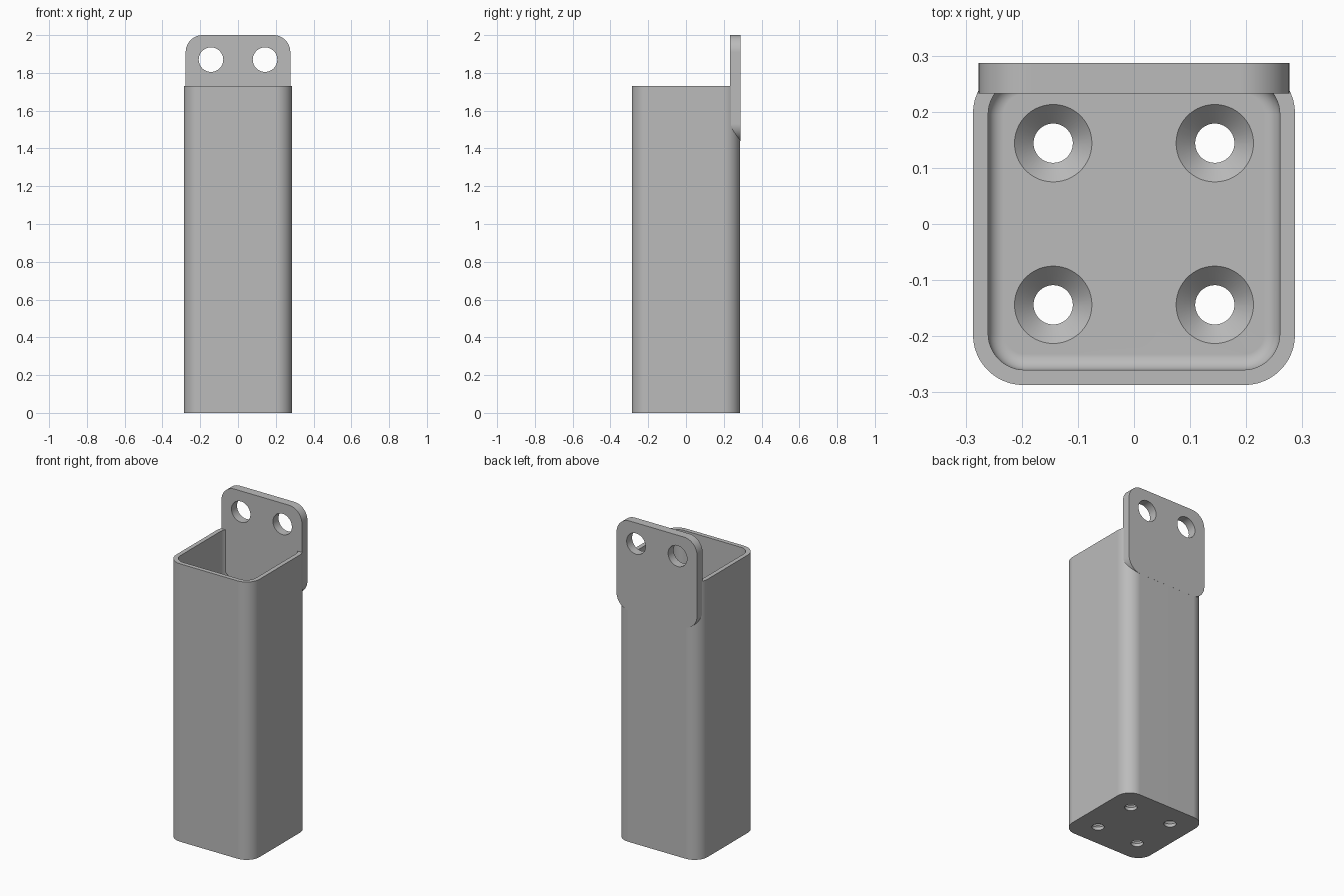
import bpy, bmesh
from math import sin, cos, pi
from mathutils import Matrix

cube = bpy.data.objects.get("Cube")
if cube:
    bpy.data.objects.remove(cube, do_unlink=True)

grey = bpy.data.materials.new("plain grey")
colour = (0.5, 0.5, 0.5, 1)
grey.diffuse_color = colour
grey.use_nodes = True
grey.node_tree.nodes["Principled BSDF"].inputs["Base Color"].default_value = colour

ARC = 12          # segments per rounded corner
HALF = 0.287      # half width of the tube
WALL = 0.027
TUBE_TOP = 1.73
FLOOR = 0.054
FILLET = 0.028


def rounded(hx, hy, r, z, cx=0, cy=0):
    """Ring of points around a rounded rectangle; equal values give a circle."""
    ring = []
    for corner, (sx, sy) in enumerate([(1, 1), (-1, 1), (-1, -1), (1, -1)]):
        for i in range(ARC + 1):
            a = (corner + i / ARC) * pi / 2
            ring.append((cx + sx * (hx - r) + r * cos(a), cy + sy * (hy - r) + r * sin(a), z))
    return ring


def circle(r, z, cx, cy):
    n = 4 * (ARC + 1)
    return [(cx + r * cos(2 * pi * i / n), cy + r * sin(2 * pi * i / n), z) for i in range(n)]


def loft(name, rings, matrix=Matrix()):
    """Skin a stack of rings and cap both ends."""
    bm = bmesh.new()
    loops = [[bm.verts.new(p) for p in ring] for ring in rings]
    for low, high in zip(loops, loops[1:]):
        for i in range(len(low)):
            j = (i + 1) % len(low)
            bm.faces.new((low[i], low[j], high[j], high[i]))
    bm.faces.new(loops[0][::-1])
    bm.faces.new(loops[-1])
    bm.transform(matrix)
    bmesh.ops.recalc_face_normals(bm, faces=bm.faces)
    mesh = bpy.data.meshes.new(name)
    bm.to_mesh(mesh)
    bm.free()
    mesh.materials.append(grey)
    obj = bpy.data.objects.new(name, mesh)
    bpy.context.collection.objects.link(obj)
    return obj


def activate(obj):
    bpy.ops.object.select_all(action="DESELECT")
    obj.select_set(True)
    bpy.context.view_layer.objects.active = obj


def cut(obj, cutter):
    cutter.hide_render = True
    mod = obj.modifiers.new("hole", "BOOLEAN")
    mod.operation = "DIFFERENCE"
    mod.solver = "EXACT"
    mod.object = cutter
    activate(obj)
    bpy.ops.object.modifier_apply(modifier=mod.name)
    bpy.data.objects.remove(cutter, do_unlink=True)


def finish(obj):
    activate(obj)
    bpy.ops.object.shade_smooth_by_angle(angle=pi / 6)
    obj.modifiers.new("even shading", "WEIGHTED_NORMAL").keep_sharp = True


# Square tube with a closed floor, filleted inside
inner = HALF - WALL
rings = [rounded(HALF, HALF, 0.09, 0), rounded(HALF, HALF, 0.09, TUBE_TOP),
         rounded(inner, inner, 0.065, TUBE_TOP)]
for i in range(9):
    a = i / 8 * pi / 2
    inset = FILLET * (1 - cos(a))
    rings.append(rounded(inner - inset, inner - inset, 0.065 - inset,
                         FLOOR + FILLET * (1 - sin(a))))
tube = loft("tube", rings)

# Four countersunk screw holes in the floor
for x in (-0.144, 0.144):
    for y in (-0.144, 0.144):
        cut(tube, loft("screw_cutter", [
            circle(0.035, -0.02, x, y), circle(0.035, FLOOR - 0.034, x, y),
            circle(0.069, FLOOR, x, y), circle(0.069, FLOOR + 0.01, x, y)]))
finish(tube)

# Rounded mounting tab set into the back wall, with two through holes
upright = Matrix.Rotation(pi / 2, 4, "X")
tab = loft("mounting_tab", [rounded(0.277, 0.28, 0.09, z, 0, 1.72)
                            for z in (-HALF - 0.0003, -0.233)], upright)
for x in (-0.143, 0.143):
    cut(tab, loft("tab_cutter", [circle(0.065, z, x, 1.87) for z in (-0.4, -0.1)], upright))
finish(tab)
